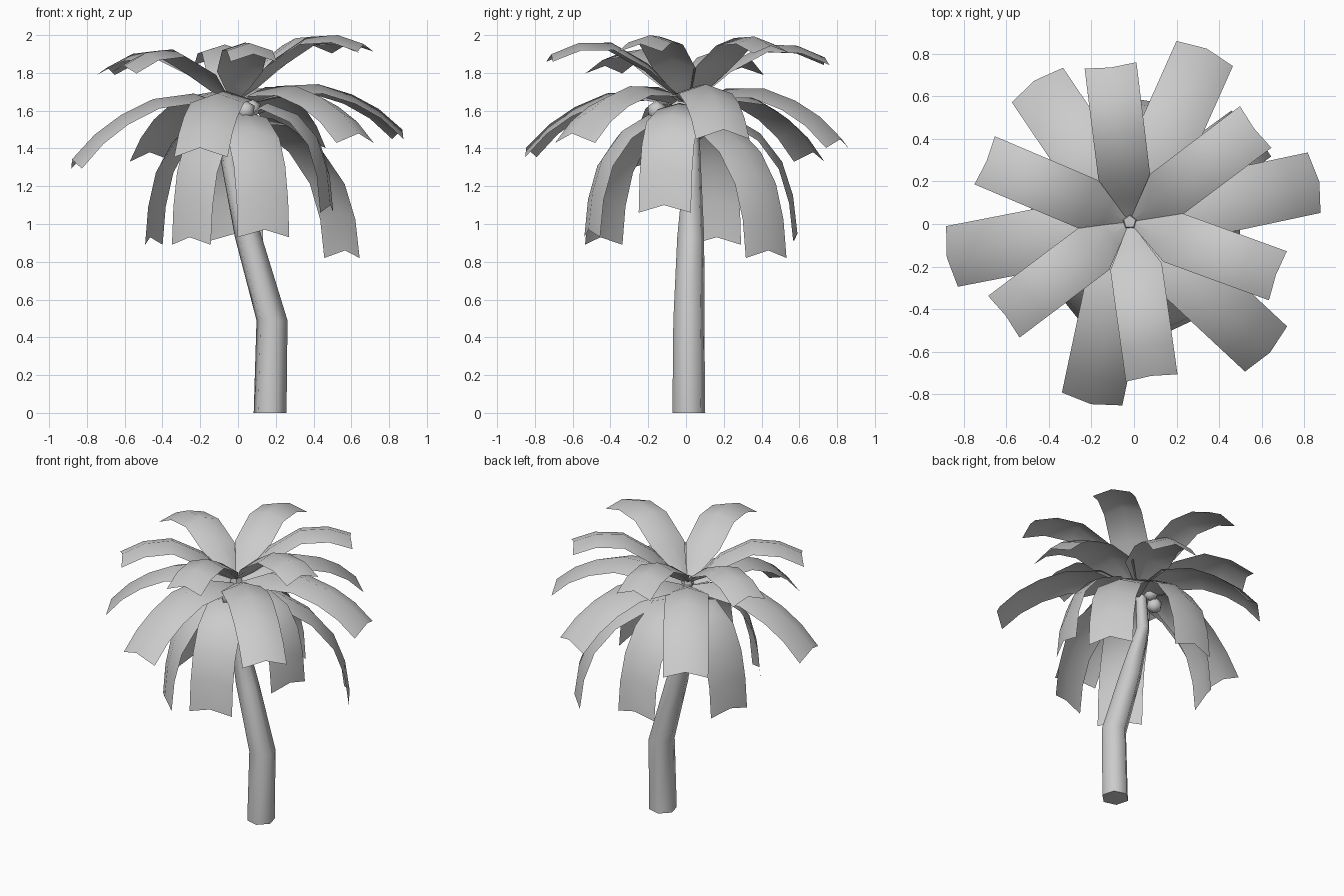
import bpy
import bmesh
from math import cos, sin, radians, pi
from mathutils import Vector

if "Cube" in bpy.data.objects:
    bpy.data.objects.remove(bpy.data.objects["Cube"], do_unlink=True)

grey = bpy.data.materials.new("plain_grey")
grey.use_nodes = True
COLOUR = (0.6, 0.6, 0.6, 1)
grey.diffuse_color = COLOUR
grey.node_tree.nodes["Principled BSDF"].inputs["Base Color"].default_value = COLOUR

CROWN = Vector((-0.02, 0.01, 0))


def finish(name, bm, smooth=True):
    mesh = bpy.data.meshes.new(name)
    bm.to_mesh(mesh)
    bm.free()
    for face in mesh.polygons:
        face.use_smooth = smooth
    mesh.materials.append(grey)
    obj = bpy.data.objects.new(name, mesh)
    bpy.context.collection.objects.link(obj)
    return obj


def bridge(bm, rows, closed=False):
    for a, b in zip(rows, rows[1:]):
        for i in range(len(a) - (not closed)):
            j = (i + 1) % len(a)
            bm.faces.new((a[i], a[j], b[j], b[i]))


def heading(angle):
    return Vector((cos(radians(angle)), sin(radians(angle)), 0))


def frond(name, profile, angle, reach, lift, width, arch, bulge, turn=0):
    """Thin arched blade: narrow at the crown, full width along its length."""
    out = heading(angle)
    bm = bmesh.new()
    rows = []
    for t, z in profile:
        side = heading(angle + 90 + turn * t)
        spread = min(1, 0.02 + t * reach / 0.217)
        row = []
        for s in (-1, 0, 1):
            run = t * reach - abs(s) * bulge * t * t
            point = CROWN + out * run + side * s * spread * width / 2
            point.z = z + lift * t - abs(s) * arch * spread
            row.append(bm.verts.new(point))
        rows.append(row)
    bridge(bm, rows)
    finish(name, bm)


# Upper and middle fronds, on a crown that rises slightly towards +x
TILT = 0.09
upper = [(0, 1.64), (.15, 1.735), (.29, 1.845), (.56, 1.955), (.8, 1.95), (1, 1.89)]
middle = [(0, 1.62), (.25, 1.71), (.5, 1.70), (.7, 1.63), (.86, 1.54), (1, 1.42)]
lower = [(0, 1.54), (.34, 1.59), (.66, 1.48), (.86, 1.33), (.96, 1.15), (1, 0.95)]

for i, angle in enumerate((37, 97, 157, 217, 278, 340)):
    frond(f"upper_frond_{i + 1}", upper, angle, 0.73,
          TILT * 0.74 * cos(radians(angle)), 0.245, 0.04, -0.01)

for i, (angle, reach) in enumerate(((12, .91), (66, .89), (124, .80),
                                    (191, .875), (258, .875), (317, .90))):
    frond(f"middle_frond_{i + 1}", middle, angle, reach,
          TILT * reach * cos(radians(angle)), 0.29, 0.05, 0.025)

# Hanging fronds of uneven length
for i, (angle, reach, lift, turn) in enumerate(((36, .725, -.09, 5), (89, .58, 0, 0),
                                                (161, .47, -.02, 0), (243, .52, -.02, -17),
                                                (287, .55, .02, 0), (346, .525, .15, 0))):
    frond(f"hanging_frond_{i + 1}", lower, angle, reach, lift, 0.285, 0.04, 0.02, turn)

# Six-sided bent trunk, as x, y, z, radius
trunk_path = [(.17, .015, 0, .09), (.18, .015, .49, .085), (.055, .025, .93, .074),
              (-.045, .035, 1.32, .045), (-.03, .03, 1.64, .035)]
bm = bmesh.new()
rings = []
for x, y, z, r in trunk_path:
    angles = [radians(-15) + k * pi / 3 for k in range(6)]
    rings.append([bm.verts.new((x + r * cos(a), y + r * sin(a), z)) for a in angles])
bridge(bm, rings, closed=True)
bm.faces.new(rings[0][::-1])
bm.faces.new(rings[-1])
trunk = finish("trunk", bm)
bpy.context.view_layer.objects.active = trunk
trunk.select_set(True)
bpy.ops.object.shade_smooth_by_angle(angle=radians(65))

# Five-sided bud in the middle of the crown
bm = bmesh.new()
bmesh.ops.create_cone(bm, cap_ends=True, segments=5, radius1=0.045, radius2=0.03, depth=0.06)
bmesh.ops.translate(bm, verts=bm.verts, vec=CROWN + Vector((0, 0, 1.65)))
finish("crown_bud", bm, False)

# Round fruit beneath the fronds
for i, place in enumerate(((.04, -.155, 1.6), (.07, -.03, 1.61),
                           (-.07, .08, 1.57), (-.11, .07, 1.5))):
    bm = bmesh.new()
    bmesh.ops.create_icosphere(bm, subdivisions=1, radius=0.055)
    bmesh.ops.translate(bm, verts=bm.verts, vec=place)
    finish(f"fruit_{i + 1}", bm)
